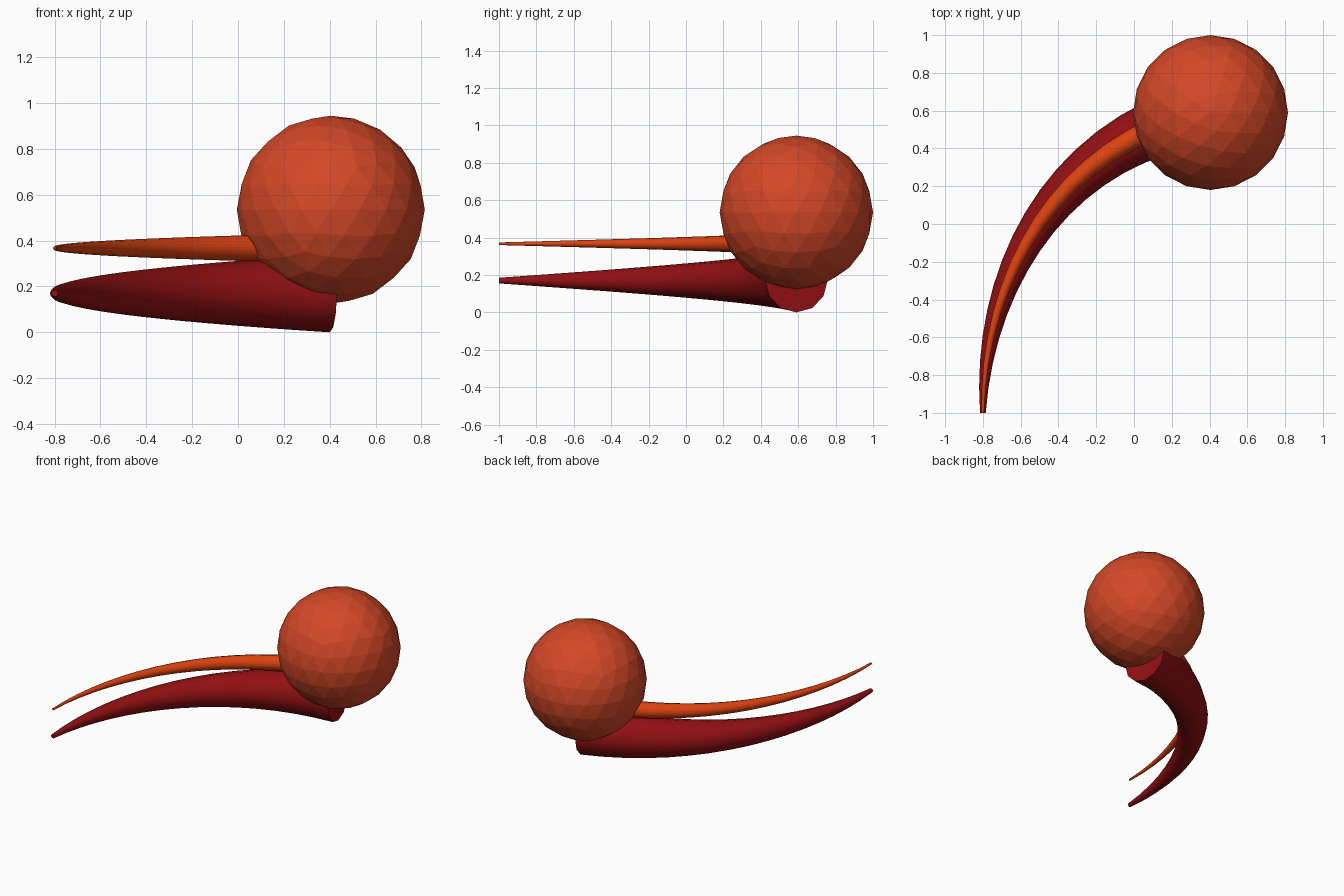
import bpy, bmesh, math
from mathutils import Vector

if "Cube" in bpy.data.objects:
    bpy.data.objects.remove(bpy.data.objects["Cube"])


def material(name, color):
    m = bpy.data.materials.new(name)
    m.diffuse_color = (*color, 1)
    m.use_nodes = True
    m.node_tree.nodes["Principled BSDF"].inputs["Base Color"].default_value = m.diffuse_color
    return m


ball_red = material("warm red", (0.66, 0.064, 0.02))
tail_red = material("deep crimson", (0.29, 0.005, 0.006))
streak_orange = material("bright orange", (0.72, 0.055, 0.005))

# Shared sweeping path, from the thin tip to the ball
PATH = [Vector(p) for p in ((-0.8, -1, 0), (-0.8, -0.28, 0), (-0.4, 0.44, 0), (0.4, 0.59, 0))]


def path_point(t):
    a, b, c, d = PATH
    s = 1 - t
    return a * s**3 + b * 3 * s * s * t + c * 3 * s * t * t + d * t**3


def path_side(t):
    a, b, c, d = PATH
    s = 1 - t
    v = ((b - a) * s * s + (c - b) * 2 * s * t + (d - c) * t * t).normalized()
    return Vector((v.y, -v.x, 0))


def tapered_tube(name, z, r_tip, r_end, mat, steps=16, sides=12):
    bm = bmesh.new()
    rings = []
    for i in range(steps + 1):
        t = i / steps
        r = r_tip + (r_end - r_tip) * t
        centre, side = path_point(t) + Vector((0, 0, z)), path_side(t)
        rings.append([bm.verts.new(centre + side * r * math.cos(k * math.tau / sides)
                                   + Vector((0, 0, r * math.sin(k * math.tau / sides))))
                      for k in range(sides)])
    for lo, hi in zip(rings, rings[1:]):
        for k in range(sides):
            n = (k + 1) % sides
            bm.faces.new((lo[k], lo[n], hi[n], hi[k])).smooth = True
    # Flat end caps with crisp rims
    for ring in (rings[0], rings[-1]):
        cap = bm.faces.new(ring)
        for e in cap.edges:
            e.smooth = False
    bmesh.ops.recalc_face_normals(bm, faces=bm.faces[:])
    mesh = bpy.data.meshes.new(name)
    bm.to_mesh(mesh)
    bm.free()
    mesh.materials.append(mat)
    obj = bpy.data.objects.new(name, mesh)
    bpy.context.collection.objects.link(obj)
    return obj


# Thick lower tail and slim upper streak
tapered_tube("lower_tail", 0.17, 0.015, 0.17, tail_red)
tapered_tube("upper_streak", 0.367, 0.007, 0.066, streak_orange)

# Faceted ball
bpy.ops.mesh.primitive_ico_sphere_add(subdivisions=3, radius=0.41, location=(0.405, 0.59, 0.535))
ball = bpy.context.object
ball.name = "ball"
ball.data.materials.append(ball_red)
